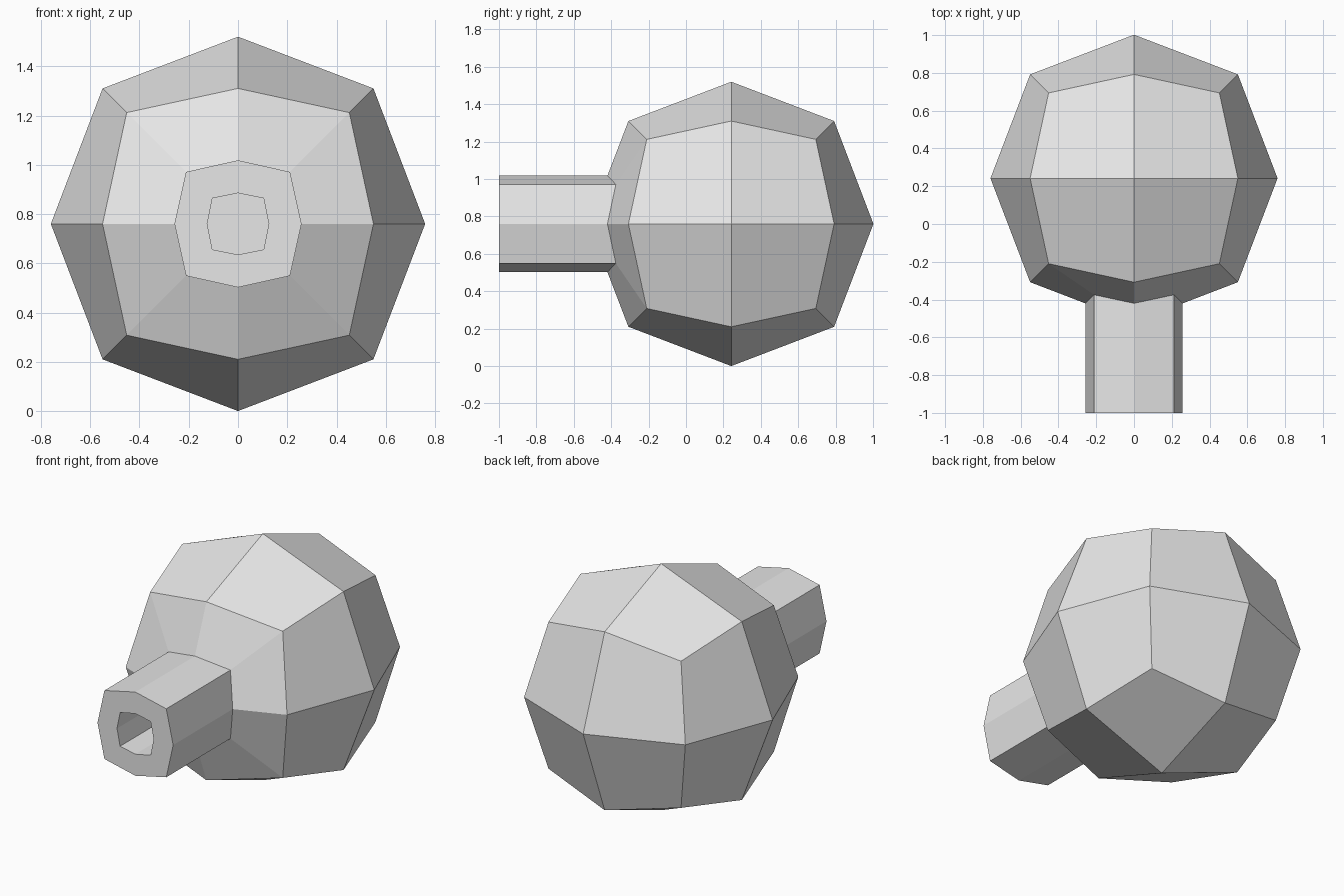
import bpy
import bmesh

cube = bpy.data.objects.get("Cube")
if cube:
    bpy.data.objects.remove(cube, do_unlink=True)

CENTRE_Y, CENTRE_Z = 0.242, 0.76


def sign(v):
    return (v > 0.01) - (v < -0.01)


def place_ring(verts, side, corner, y_side, y_corner):
    """Shape an eight-sided ring: side points on the axes, corners between."""
    for v in verts:
        sx, sz = sign(v.co.x), sign(v.co.z)
        is_corner = sx and sz
        r = corner if is_corner else side
        v.co = (sx * r, (y_corner if is_corner else y_side) - CENTRE_Y, sz * r)


bm = bmesh.new()

# Faceted ball: a cube split in four per face and rounded
bmesh.ops.create_cube(bm, size=2)
bmesh.ops.subdivide_edges(bm, edges=bm.edges[:], cuts=1, use_grid_fill=True)
radius = {1: 0.76, 2: 0.55, 3: 0.452}
for v in bm.verts:
    s = [sign(c) for c in v.co]
    r = radius[sum(map(abs, s))]
    v.co = [r * c for c in s]

# Open the front of the ball
front = min(bm.verts, key=lambda v: v.co.y)
bmesh.ops.delete(bm, geom=[front], context='VERTS')
loop = [e for e in bm.edges if e.is_boundary]

# Neck: joint, outer end, bore rim, bore floor
rings = [
    (0.258, 0.211, -0.42, -0.375),
    (0.258, 0.211, -1.0, -1.0),
    (0.125, 0.104, -1.0, -1.0),
    (0.125, 0.104, -0.42, -0.42),
]
for ring in rings:
    geom = bmesh.ops.extrude_edge_only(bm, edges=loop)["geom"]
    place_ring([g for g in geom if isinstance(g, bmesh.types.BMVert)], *ring)
    loop = [g for g in geom if isinstance(g, bmesh.types.BMEdge) and g.is_boundary]
bmesh.ops.contextual_create(bm, geom=loop)
bmesh.ops.recalc_face_normals(bm, faces=bm.faces[:])

mesh = bpy.data.meshes.new("ball_with_neck")
bm.to_mesh(mesh)
bm.free()
ball = bpy.data.objects.new("ball_with_neck", mesh)
ball.location = (0, CENTRE_Y, CENTRE_Z)
bpy.context.collection.objects.link(ball)

# Plain grey material
grey = bpy.data.materials.new("light_grey")
grey.use_nodes = True
colour = (0.8, 0.8, 0.8, 1)
grey.diffuse_color = colour
grey.node_tree.nodes["Principled BSDF"].inputs["Base Color"].default_value = colour
mesh.materials.append(grey)
